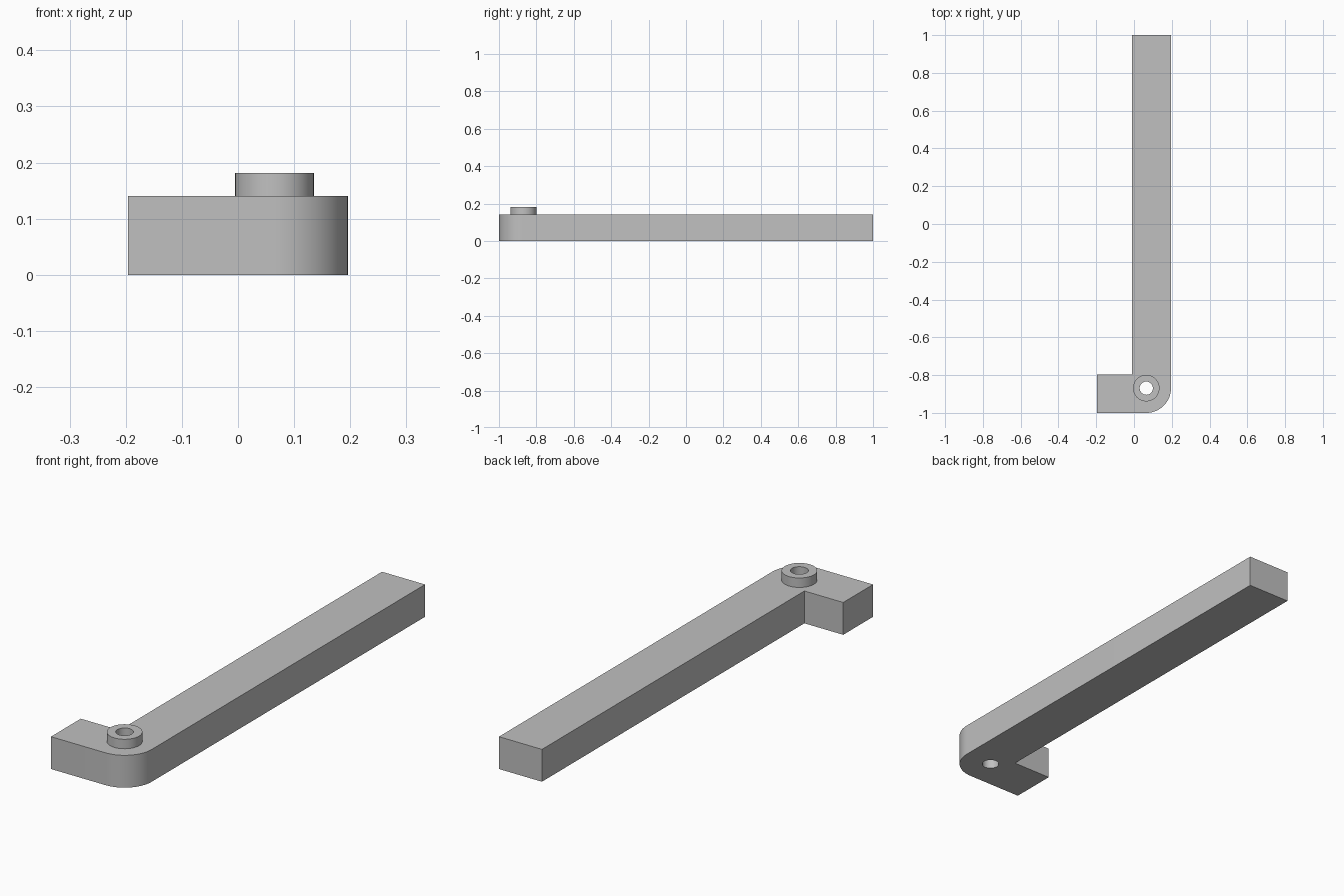
import bpy
import bmesh
from math import sin, cos, pi, radians

cube = bpy.data.objects.get("Cube")
if cube:
    bpy.data.objects.remove(cube, do_unlink=True)

# Main dimensions
HALF_WIDTH, HALF_LENGTH = 0.196, 1.0
ARM_LEFT, FOOT_BACK = -0.01, -0.796
BODY_TOP, BOSS_TOP = 0.14, 0.181
PIVOT_X, PIVOT_Y = 0.065, -0.869
CORNER_RADIUS, BOSS_RADIUS, HOLE_RADIUS = 0.131, 0.07, 0.035

grey = bpy.data.materials.new("plain grey")
grey.use_nodes = True
grey.diffuse_color = (0.53, 0.53, 0.53, 1)
grey.node_tree.nodes["Principled BSDF"].inputs["Base Color"].default_value = grey.diffuse_color


def arc(radius, start, end, steps):
    angles = [start + (end - start) * i / steps for i in range(steps + 1)]
    return [(PIVOT_X + radius * cos(a), PIVOT_Y + radius * sin(a)) for a in angles]


def prism(name, outline, bottom, top):
    """Extrude a closed counter-clockwise outline straight up."""
    bm = bmesh.new()
    base = bm.faces.new([bm.verts.new((x, y, bottom)) for x, y in outline])
    raised = bmesh.ops.extrude_face_region(bm, geom=[base], use_keep_orig=True)["geom"]
    bmesh.ops.translate(bm, vec=(0, 0, top - bottom),
                        verts=[v for v in raised if isinstance(v, bmesh.types.BMVert)])
    bmesh.ops.recalc_face_normals(bm, faces=bm.faces)
    mesh = bpy.data.meshes.new(name)
    bm.to_mesh(mesh)
    bm.free()
    mesh.materials.append(grey)
    obj = bpy.data.objects.new(name, mesh)
    bpy.context.collection.objects.link(obj)
    return obj


def combine(target, tool, operation):
    """Apply a boolean and discard its tool."""
    bpy.context.view_layer.objects.active = target
    mod = target.modifiers.new(operation, "BOOLEAN")
    mod.operation, mod.object, mod.solver = operation, tool, "EXACT"
    bpy.ops.object.modifier_apply(modifier=mod.name)
    bpy.data.objects.remove(tool, do_unlink=True)


# L-shaped bar with a rounded outer corner
outline = [(-HALF_WIDTH, -HALF_LENGTH)]
outline += arc(CORNER_RADIUS, -pi / 2, 0, 16)
outline += [(HALF_WIDTH, HALF_LENGTH), (ARM_LEFT, HALF_LENGTH),
            (ARM_LEFT, FOOT_BACK), (-HALF_WIDTH, FOOT_BACK)]
bar = prism("angled_bar", outline, 0, BODY_TOP)

# Raised pivot collar, then the hole through everything
collar = prism("pivot_collar", arc(BOSS_RADIUS, 0, 2 * pi, 48)[:-1], BODY_TOP / 2, BOSS_TOP)
combine(bar, collar, "UNION")
hole = prism("pivot_hole", arc(HOLE_RADIUS, 0, 2 * pi, 48)[:-1], -0.1, BOSS_TOP + 0.1)
hole.hide_render = True
combine(bar, hole, "DIFFERENCE")

# Smooth the round walls while keeping edges crisp
bpy.ops.object.select_all(action="DESELECT")
bar.select_set(True)
bpy.context.view_layer.objects.active = bar
bpy.ops.object.shade_smooth_by_angle(angle=radians(30))
